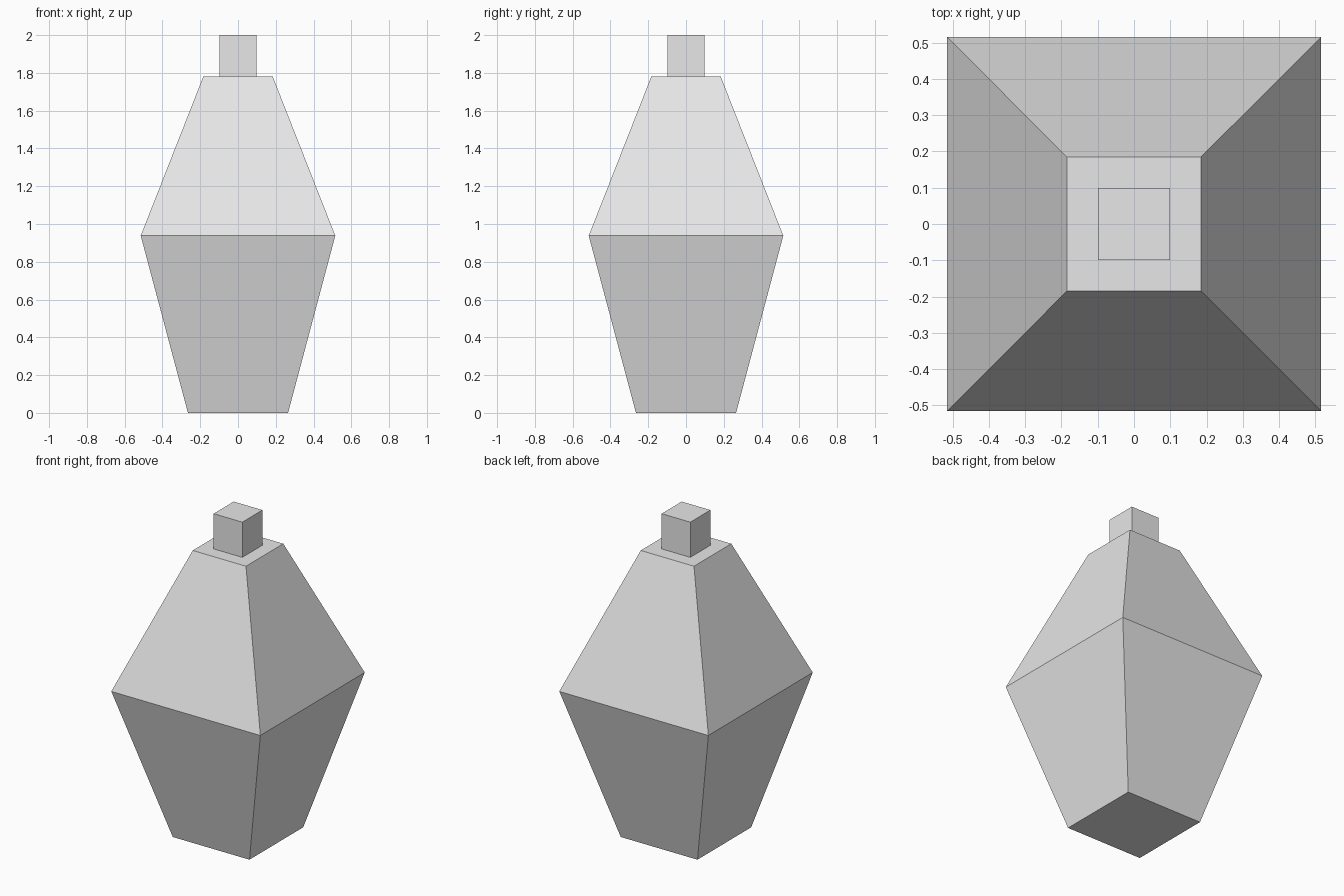
import bpy
import bmesh

old = bpy.data.objects.get("Cube")
if old:
    bpy.data.objects.remove(old, do_unlink=True)

# Single plain grey
grey = bpy.data.materials.new("light_grey")
grey.use_nodes = True
colour = (0.8, 0.8, 0.8, 1)
grey.diffuse_color = colour
grey.node_tree.nodes["Principled BSDF"].inputs["Base Color"].default_value = colour


def square_loft(name, profile):
    """Closed square solid through (half width, height) sections."""
    bm = bmesh.new()
    rings = [[bm.verts.new((sx * w, sy * w, z))
              for sx, sy in ((-1, -1), (1, -1), (1, 1), (-1, 1))]
             for w, z in profile]
    for low, high in zip(rings, rings[1:]):
        for i in range(4):
            j = (i + 1) % 4
            bm.faces.new((low[i], low[j], high[j], high[i]))
    bm.faces.new(rings[0][::-1])
    bm.faces.new(rings[-1])
    mesh = bpy.data.meshes.new(name)
    bm.to_mesh(mesh)
    bm.free()
    mesh.materials.append(grey)
    obj = bpy.data.objects.new(name, mesh)
    bpy.context.collection.objects.link(obj)
    return obj


# Tapered body, widest just below the middle, with a flat shoulder
square_loft("body", [(0.265, 0), (0.515, 0.938), (0.184, 1.78)])

# Small square stopper on the shoulder
square_loft("stopper", [(0.099, 1.78), (0.099, 2)])
